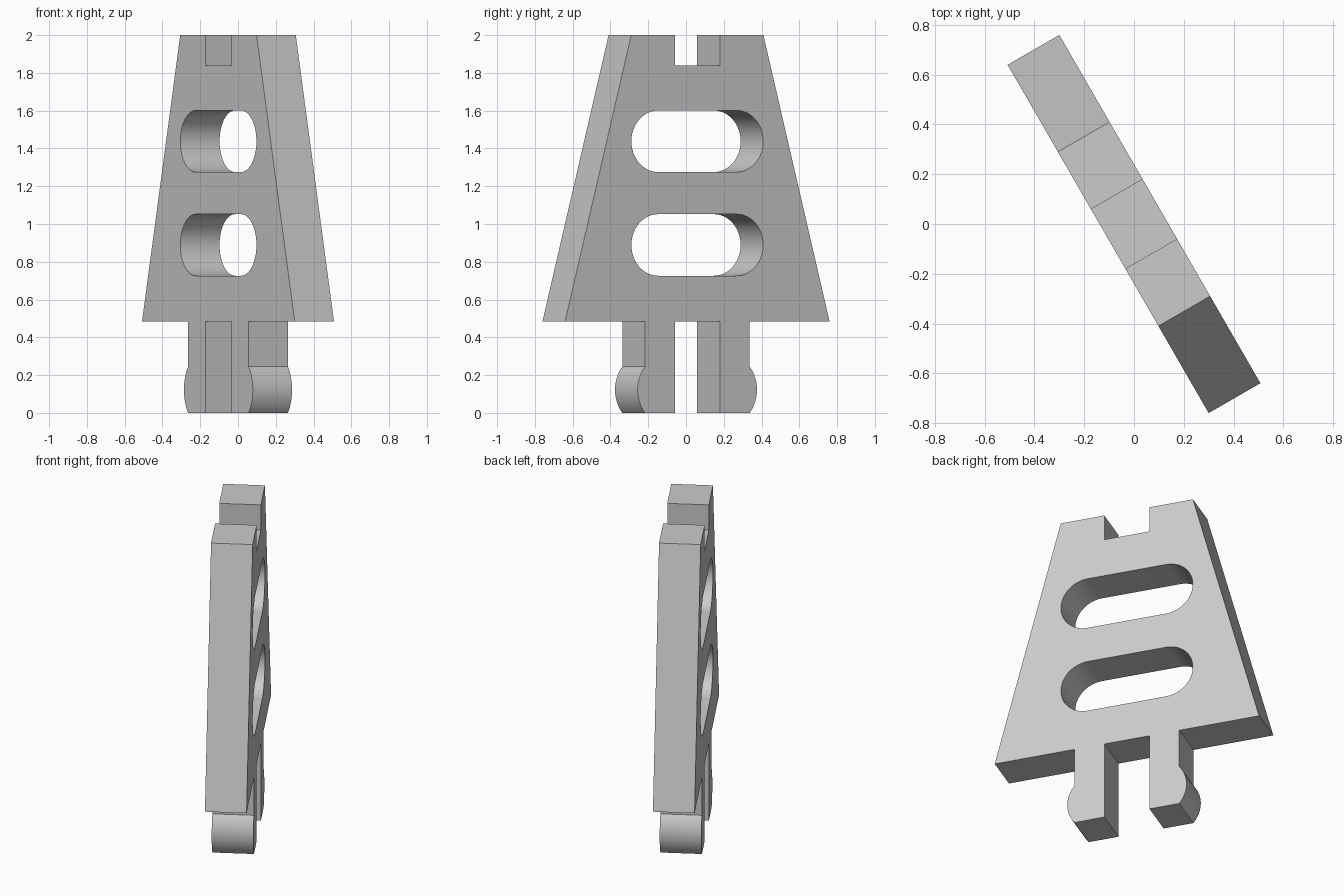
import bpy, bmesh
from math import pi, sin, cos, asin, radians
from mathutils import Vector, Matrix

cube = bpy.data.objects.get("Cube")
if cube:
    bpy.data.objects.remove(cube, do_unlink=True)

THICK = 0.24
GAP, LEG = 0.138, 0.32      # inner and outer half-widths of the legs
HEM = 0.485                 # lower edge of the tapered panel
BUMP_Z, BUMP_R = 0.1225, 0.19


def arc(cx, cz, r, start, end, steps):
    return [(cx + r * cos(start + (end - start) * i / steps),
             cz + r * sin(start + (end - start) * i / steps)) for i in range(steps + 1)]


def slot(cz, half=0.403, r=0.163):
    c = half - r
    return arc(c, cz, r, -pi / 2, pi / 2, 24) + arc(-c, cz, r, pi / 2, 1.5 * pi, 24)


def add_loop(bm, points):
    verts = [bm.verts.new((x, -THICK / 2, z)) for x, z in points]
    return [bm.edges.new((v, verts[i - 1])) for i, v in enumerate(verts)]


# Half outline: top notch, sloping side, leg with rounded bump
a = asin(BUMP_Z / BUMP_R)
bump = arc(LEG - BUMP_R * cos(a), BUMP_Z, BUMP_R, a, -a, 16)
half = [(GAP, 1.84), (GAP, 2), (0.404, 2), (0.808, HEM), (LEG, HEM)]
half += bump + [(GAP, 0), (GAP, HEM)]
outline = half + [(-x, z) for x, z in reversed(half)]

# Flat profile with two slots, extruded to the plate thickness
bm = bmesh.new()
edges = add_loop(bm, outline)
for height in (1.438, 0.889):
    edges += add_loop(bm, slot(height))
bmesh.ops.triangle_fill(bm, edges=edges, use_beauty=True, use_dissolve=False,
                        normal=Vector((0, -1, 0)))
ext = bmesh.ops.extrude_face_region(bm, geom=bm.faces[:], use_keep_orig=True)
moved = [g for g in ext["geom"] if isinstance(g, bmesh.types.BMVert)]
bmesh.ops.translate(bm, verts=moved, vec=(0, THICK, 0))
bmesh.ops.recalc_face_normals(bm, faces=bm.faces[:])
bmesh.ops.rotate(bm, verts=bm.verts[:], cent=(0, 0, 0),
                 matrix=Matrix.Rotation(radians(-60), 3, 'Z'))

mesh = bpy.data.meshes.new("slotted_plate")
bm.to_mesh(mesh)
bm.free()
plate = bpy.data.objects.new("slotted_plate", mesh)
bpy.context.collection.objects.link(plate)

# Single grey colour
grey = bpy.data.materials.new("light_grey")
grey.use_nodes = True
colour = (0.6, 0.6, 0.6, 1)
grey.diffuse_color = colour
grey.node_tree.nodes["Principled BSDF"].inputs["Base Color"].default_value = colour
mesh.materials.append(grey)

# Smooth slot ends and bumps, crisp edges elsewhere
bpy.ops.object.select_all(action='DESELECT')
plate.select_set(True)
bpy.context.view_layer.objects.active = plate
bpy.ops.object.shade_smooth_by_angle(angle=radians(25))
